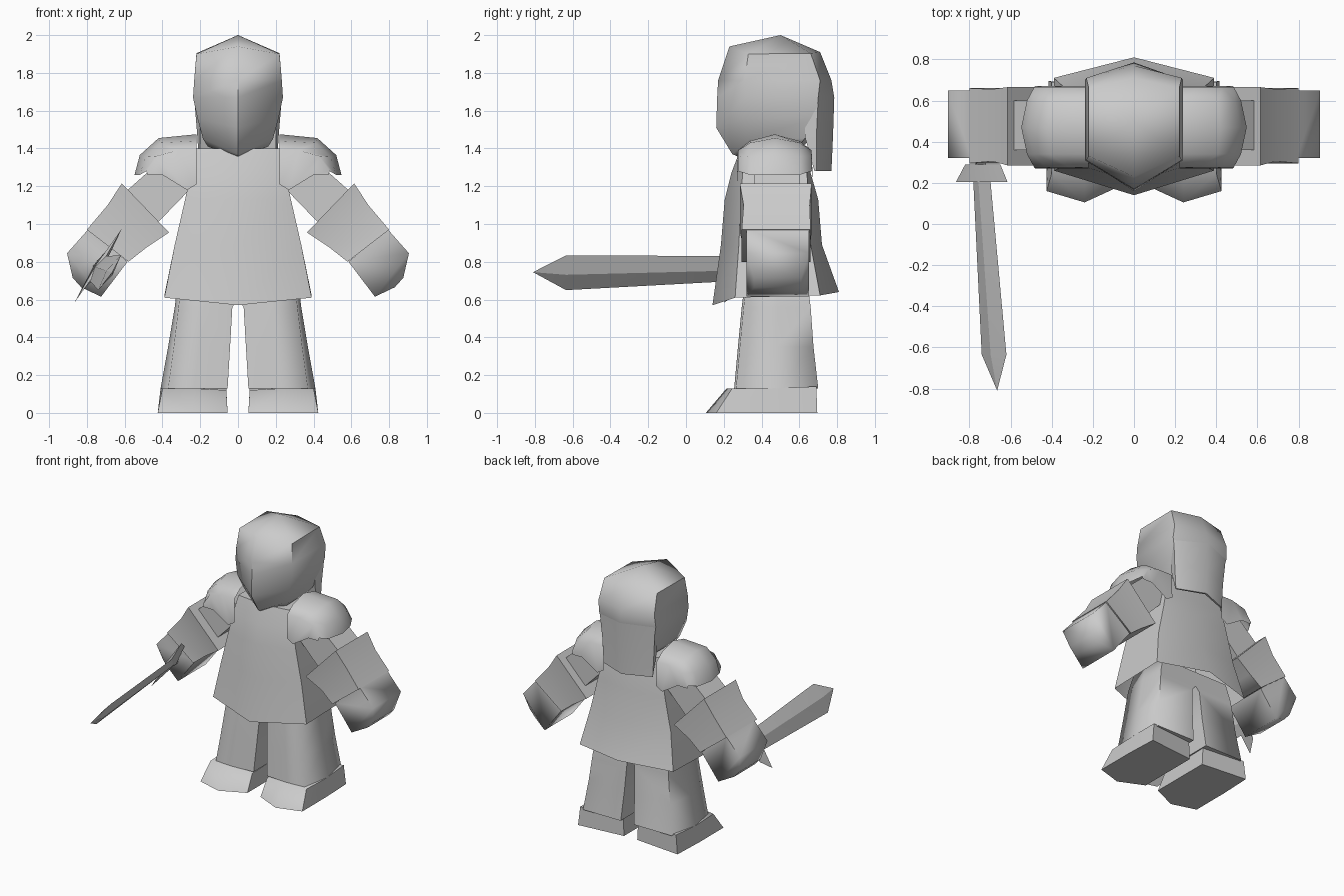
import bpy, bmesh, math
from mathutils import Vector

if "Cube" in bpy.data.objects:
    bpy.data.objects.remove(bpy.data.objects["Cube"])

grey = bpy.data.materials.new("plain_grey")
grey.diffuse_color = (0.6, 0.6, 0.6, 1)
grey.use_nodes = True
grey.node_tree.nodes["Principled BSDF"].inputs["Base Color"].default_value = grey.diffuse_color


def loft(name, rings, caps=(True, True), closed=True, mirror=False, angle=80, thick=0):
    """Skin a list of equal-length point rows, optionally mirrored over x."""
    bm = bmesh.new()
    rows = [[bm.verts.new(p) for p in r] for r in rings]
    n = len(rows[0])
    for a, b in zip(rows, rows[1:]):
        for i in range(n if closed else n - 1):
            j = (i + 1) % n
            bm.faces.new((a[i], a[j], b[j], b[i]))
    for use, row in zip(caps, (rows[0], rows[-1])):
        if use:
            bm.faces.new(row)
    bmesh.ops.remove_doubles(bm, verts=bm.verts, dist=0.0005)
    bmesh.ops.recalc_face_normals(bm, faces=bm.faces)
    me = bpy.data.meshes.new(name)
    bm.to_mesh(me)
    bm.free()
    me.materials.append(grey)
    ob = bpy.data.objects.new(name, me)
    bpy.context.collection.objects.link(ob)
    bpy.ops.object.select_all(action='DESELECT')
    ob.select_set(True)
    bpy.context.view_layer.objects.active = ob
    bpy.ops.object.shade_smooth_by_angle(angle=math.radians(angle))
    if thick:
        ob.modifiers.new("thickness", 'SOLIDIFY').thickness = thick
    if mirror:
        m = ob.modifiers.new("mirror", 'MIRROR')
        m.use_mirror_merge = False
    return ob


def hexagon(w, yf, yfs, ybs, yb, zf, zs, zb):
    """Six-sided ring: front ridge, two side pairs, back ridge."""
    return [(0, yf, zf), (w, yfs, zs), (w, ybs, zs + (zb - zs) * .4),
            (0, yb, zb), (-w, ybs, zs + (zb - zs) * .4), (-w, yfs, zs)]


def slab(xt, zt, xb, zb, y0, y1):
    """Four-sided arm ring from its upper and lower edge."""
    return [(xt, y0, zt), (xt, y1, zt), (xb, y1, zb), (xb, y0, zb)]


# Head: hooded helmet with a pointed chin
loft("head", [
    hexagon(.16, .29, .36, .60, .63, 1.35, 1.41, 1.42),
    hexagon(.185, .245, .34, .63, .66, 1.37, 1.45, 1.46),
    hexagon(.215, .16, .30, .69, .74, 1.51, 1.56, 1.57),
    hexagon(.238, .165, .31, .70, .785, 1.67, 1.67, 1.67),
    hexagon(.232, .17, .31, .71, .77, 1.76, 1.76, 1.76),
    hexagon(.22, .23, .33, .66, .71, 1.94, 1.90, 1.91),
    [(0, .5, 2.0)] * 6], caps=(True, False), angle=60)

# Neck guard hanging from the back of the head
loft("neck_guard", [
    [(-.232, .70, 1.67), (0, .785, 1.67), (.232, .70, 1.67),
     (.20, .63, 1.62), (0, .70, 1.62), (-.20, .63, 1.62)],
    [(-.215, .69, 1.46), (0, .778, 1.46), (.215, .69, 1.46),
     (.20, .63, 1.46), (0, .72, 1.46), (-.20, .63, 1.46)],
    [(-.205, .69, 1.28), (0, .77, 1.28), (.205, .69, 1.28),
     (.20, .68, 1.28), (0, .755, 1.28), (-.20, .68, 1.28)]], angle=50)

# Tunic: flared six-sided body with a hem that dips at the front
loft("tunic", [
    hexagon(.39, .14, .26, .71, .81, .57, .61, .64),
    hexagon(.335, .185, .28, .66, .72, .89, .89, .89),
    hexagon(.28, .205, .29, .65, .70, 1.13, 1.13, 1.13),
    hexagon(.25, .24, .30, .64, .66, 1.27, 1.27, 1.27),
    hexagon(.22, .29, .32, .62, .64, 1.40, 1.40, 1.40)], caps=(False, True), angle=60)

# Legs, joined under the tunic
def leg(z, x0, x1, y0, y1, bulge):
    ym = (y0 + y1) / 2
    return [(x0, y0, z), ((x0 + x1) / 2, y0 - .01, z), (x1 - bulge, y0, z), (x1, ym, z),
            (x1 - bulge, y1, z), (x0, y1, z), (x0, ym, z)]

loft("legs", [leg(.13, .055, .41, .265, .70, .04), leg(.35, .042, .37, .285, .675, .03),
              leg(.56, .03, .335, .305, .66, .02), leg(.60, 0, .33, .31, .655, .02),
              leg(.72, 0, .30, .33, .64, .02)], mirror=True)

# Boots with a blunt pointed toe
loft("boots", [
    [(.055, .19, 0), (.24, .105, 0), (.425, .16, 0), (.425, .45, 0), (.415, .695, 0), (.055, .66, 0)],
    [(.062, .26, .12), (.24, .215, .13), (.40, .245, .13), (.41, .45, .13), (.40, .69, .14), (.062, .66, .13)],
], mirror=True, angle=60)

# Upper arms
loft("upper_arms", [slab(.36, 1.38, .20, 1.24, .36, .60),
                    slab(.64, 1.13, .48, .95, .36, .60)], mirror=True)

# Gauntlet cuffs and hands
loft("gauntlet_cuffs", [slab(.615, 1.215, .365, .955, .285, .665),
                        slab(.69, 1.10, .485, .875, .305, .655),
                        slab(.80, .97, .58, .80, .295, .66)], mirror=True)
loft("hands", [slab(.79, .975, .585, .80, .32, .65),
               slab(.905, .845, .725, .615, .32, .65),
               slab(.875, .715, .83, .665, .36, .61)], mirror=True)

# Shoulder plates: ridge, slopes and hanging sides as an open shell
hem = [(.22, 1.21), (.27, 1.18), (.40, 1.26), (.48, 1.26)]
upper = [(.22, 1.39), (.32, 1.39), (.43, 1.36), (.485, 1.28)]
slope = [(.22, 1.44), (.41, 1.43), (.49, 1.355), (.52, 1.26)]
ridge = [(.22, 1.475), (.42, 1.455), (.52, 1.365), (.548, 1.26)]
loft("shoulder_plates",
     [[(x, .47 + dy, z) for x, z in row] for row, dy in
      ((hem, -.20), (upper, -.195), (slope, -.13), (ridge, 0),
       (slope, .13), (upper, .195), (hem, .20))],
     caps=(False, False), closed=False, mirror=True)

# Sword: diamond blade held forward in one hand
def diamond(cx, y, cz, dx, dz, t):
    n = Vector((-dz, 0, dx)).normalized() * t
    return [(cx + dx, y, cz + dz), (cx + n.x, y, cz + n.z),
            (cx - dx, y, cz - dz), (cx - n.x, y, cz - n.z)]

loft("sword_blade", [diamond(-.745, .29, .765, .04, .065, .02),
                     diamond(-.68, -.635, .742, .06, .092, .02),
                     [(-.665, -.81, .745)] * 4], caps=(True, False), angle=20)
loft("sword_guard", [diamond(-.735, .29, .78, .085, .13, .025),
                     diamond(-.74, .205, .78, .125, .195, .012)], angle=30)
loft("sword_grip", [diamond(-.745, .29, .765, .025, .03, .025),
                    diamond(-.765, .60, .77, .025, .03, .025)], angle=30)
